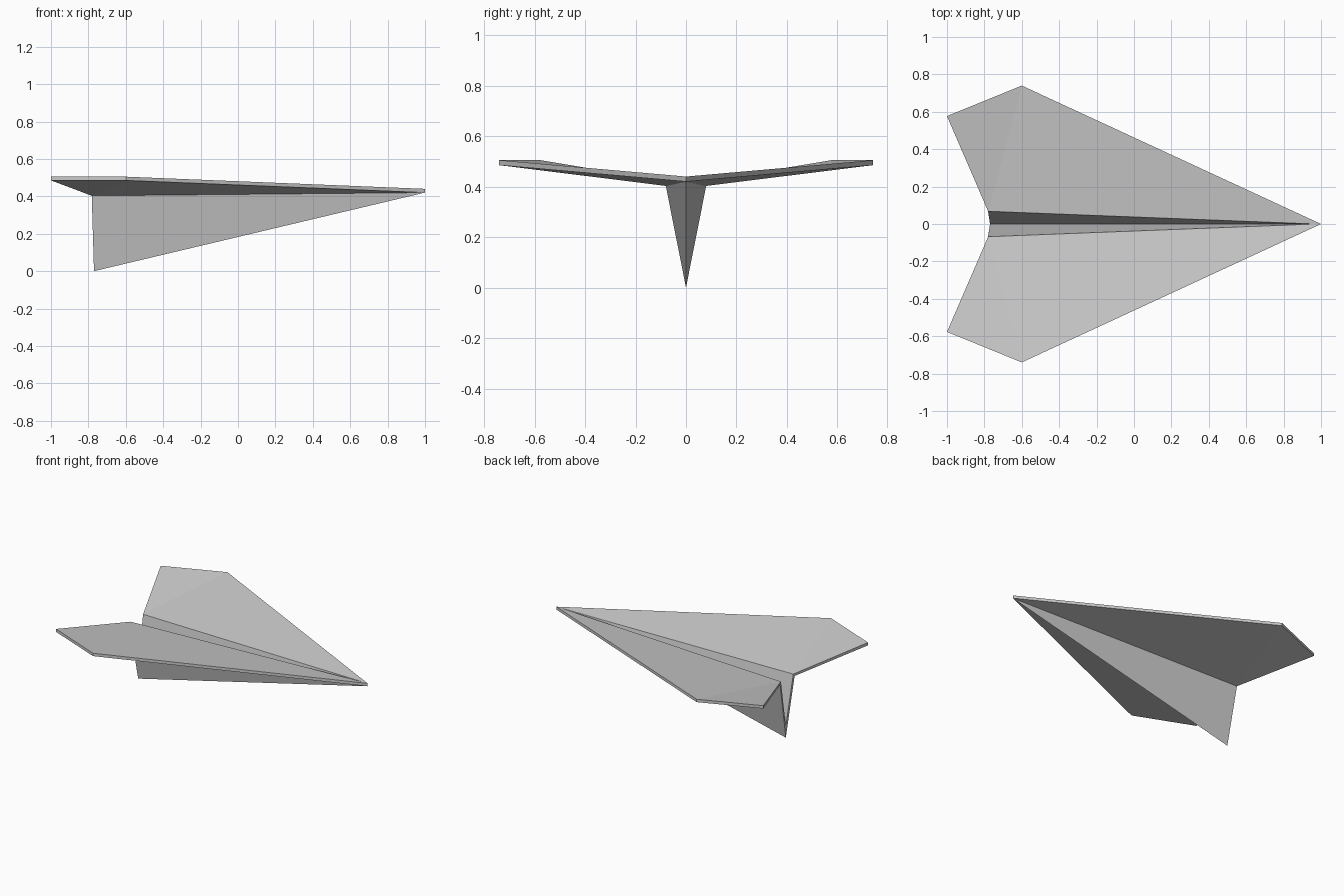
import bpy, bmesh
from mathutils import Vector

cube = bpy.data.objects.get("Cube")
if cube:
    bpy.data.objects.remove(cube)

# Paper colour
paper = bpy.data.materials.new("light_grey_paper")
paper.use_nodes = True
colour = (0.6, 0.6, 0.6, 1)
paper.diffuse_color = colour
paper.node_tree.nodes["Principled BSDF"].inputs["Base Color"].default_value = colour

# Corners of one half of the folded sheet (upper and lower skins)
corners = {
    "nose_up": (1, 0, 0.44), "nose_low": (1, 0, 0.42),
    "tip_up": (-0.6, 0.74, 0.505), "tip_low": (-0.6, 0.74, 0.485),
    "tail_up": (-1, 0.577, 0.505), "tail_low": (-1, 0.577, 0.485),
    "root_up": (-0.78, 0.068, 0.42), "root_low": (-0.782, 0.08, 0.403),
    "groove_nose": (0.97, 0, 0.44),
    "keel_in": (-0.77, 0, 0.08), "keel_out": (-0.77, 0, 0),
}
faces = [
    # wing top
    "nose_up tip_up groove_nose", "groove_nose tip_up root_up",
    "tip_up tail_up root_up",
    # wing rim
    "nose_low tip_low tip_up nose_up", "tip_low tail_low tail_up tip_up",
    "tail_low root_low root_up tail_up",
    # wing underside
    "nose_low root_low tip_low", "root_low tail_low tip_low",
    # keel outside, groove inside and rear edge of the fold
    "nose_low keel_out root_low", "groove_nose root_up keel_in",
    "root_low keel_out keel_in root_up",
]

# Build both halves and weld them on the centre fold
bm = bmesh.new()
for side in (1, -1):
    verts = {n: bm.verts.new(Vector((x, y * side, z)))
             for n, (x, y, z) in corners.items()}
    for face in faces:
        loop = [verts[n] for n in face.split()]
        bm.faces.new(loop if side > 0 else loop[::-1])
bmesh.ops.remove_doubles(bm, verts=bm.verts, dist=0.0005)
bmesh.ops.recalc_face_normals(bm, faces=bm.faces)
mesh = bpy.data.meshes.new("paper_plane")
bm.to_mesh(mesh)
bm.free()
mesh.materials.append(paper)
plane = bpy.data.objects.new("paper_plane", mesh)
bpy.context.collection.objects.link(plane)
